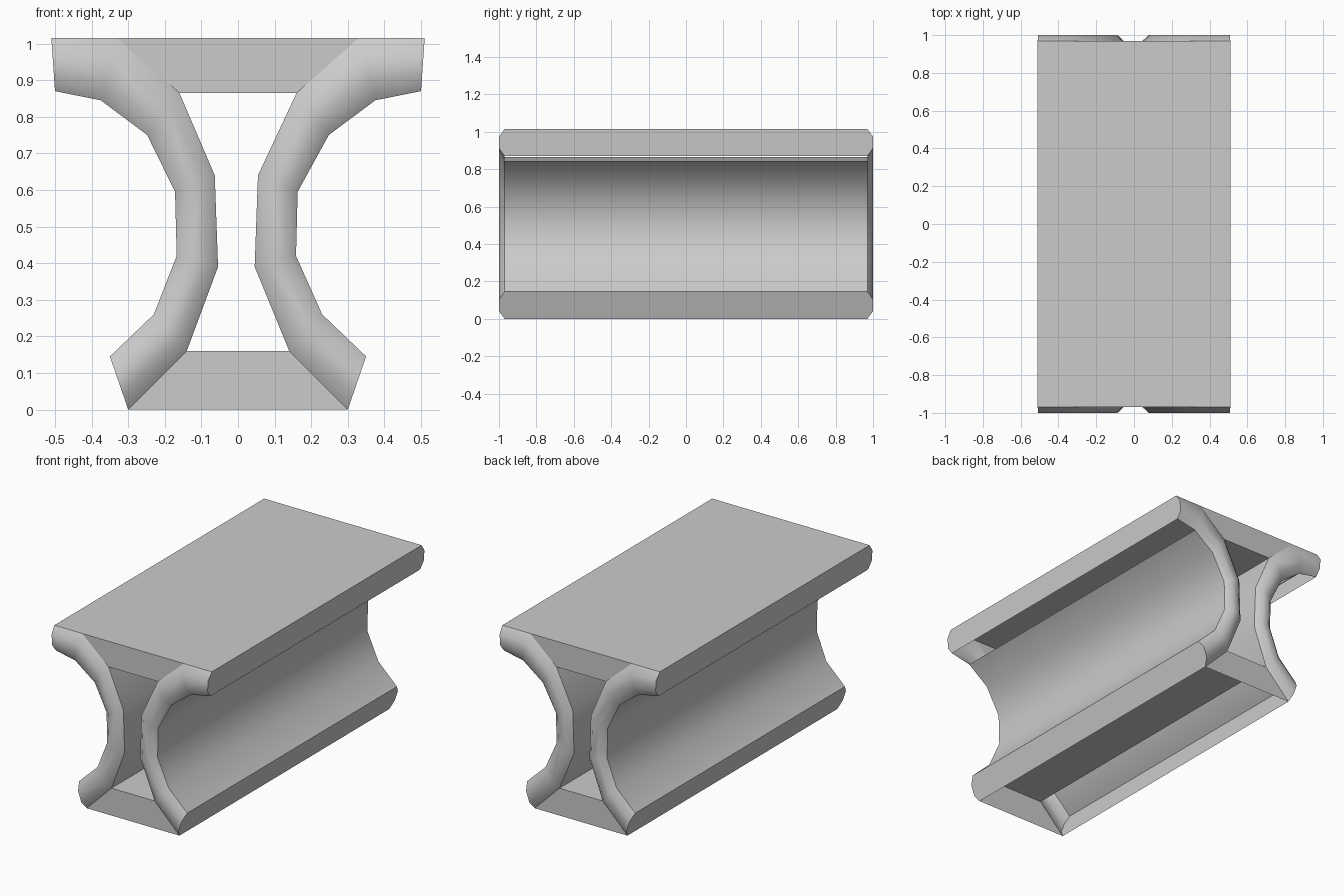
import bpy, bmesh

if "Cube" in bpy.data.objects:
    bpy.data.objects.remove(bpy.data.objects["Cube"])

Y_WALL, Y_CAP = 0.97, 1.0      # where walls stop / where rounded rims peak
RIM = 0.29                     # share of thickness taken by each rim chamfer
WAIST_SHIFT = -0.0045          # the waist sits very slightly off centre

# matching inner / outer profile stations (x, z), top flange to foot
INNER = [(0.51, 1.015), (0.33, 1.015), (0.16, 0.865), (0.059, 0.64),
         (0.05, 0.39), (0.14, 0.16), (0.30, 0.0)]
OUTER = [(0.50, 0.87), (0.375, 0.845), (0.248, 0.75), (0.1675, 0.595),
         (0.163, 0.42), (0.23, 0.26), (0.35, 0.145)]


def finish(name, bm):
    bmesh.ops.recalc_face_normals(bm, faces=bm.faces[:])
    me = bpy.data.meshes.new(name)
    bm.to_mesh(me)
    bm.free()
    ob = bpy.data.objects.new(name, me)
    bpy.context.collection.objects.link(ob)
    return ob


def sheet(name, corners):
    """Single flat face."""
    bm = bmesh.new()
    bm.faces.new([bm.verts.new(c) for c in corners])
    return finish(name, bm)


def side_wall(name, sx):
    """Hollow curved wall: inner and outer skins, rounded rims, flat ends."""
    bm = bmesh.new()
    rings = []
    for i, (a, b) in enumerate(zip(INNER, OUTER)):
        shift = WAIST_SHIFT if i in (3, 4) else 0.0
        section = [(t, y) for t, y in ((0, -Y_WALL), (RIM, -Y_CAP),
                                       (1 - RIM, -Y_CAP), (1, -Y_WALL))]
        section += [(t, -y) for t, y in reversed(section)]
        rings.append([bm.verts.new((sx * (a[0] + (b[0] - a[0]) * t) + shift, y,
                                    a[1] + (b[1] - a[1]) * t))
                      for t, y in section])
    for i in range(len(rings) - 1):
        for j in range(8):
            # outer skin is open under the flange; inner skin only spans the cavity
            if j == 3 and i == 0:
                continue
            if j == 7 and i not in (2, 3, 4):
                continue
            k = (j + 1) % 8
            f = bm.faces.new((rings[i][j], rings[i][k],
                              rings[i + 1][k], rings[i + 1][j]))
            f.smooth = True
    # flange edge and foot edge
    bm.faces.new(rings[0])
    bm.faces.new(rings[-1])
    # crisp line where skins meet the rims
    for i in range(len(rings) - 1):
        for j in (0, 3, 4, 7):
            e = bm.edges.get((rings[i][j], rings[i + 1][j]))
            if e:
                e.smooth = False
    return finish(name, bm)


def level(name, half_x, z):
    """Horizontal panel running the full length."""
    return sheet(name, [(-half_x, -Y_WALL, z), (half_x, -Y_WALL, z),
                        (half_x, Y_WALL, z), (-half_x, Y_WALL, z)])


def end_panel(name, p, q, y):
    """Upright trapezoid closing an end."""
    return sheet(name, [(-p[0], y, p[1]), (p[0], y, p[1]),
                        (q[0], y, q[1]), (-q[0], y, q[1])])


# curved side walls
side_wall("right_wall", 1)
side_wall("left_wall", -1)

# horizontal panels
level("top_plate", *INNER[0])
level("cavity_ceiling", *INNER[2])
level("cavity_floor", *INNER[5])

# trapezoid panels at both ends
for label, y in (("front", -Y_WALL), ("back", Y_WALL)):
    end_panel(label + "_top_panel", INNER[1], INNER[2], y)
    end_panel(label + "_bottom_panel", INNER[6], INNER[5], y)
